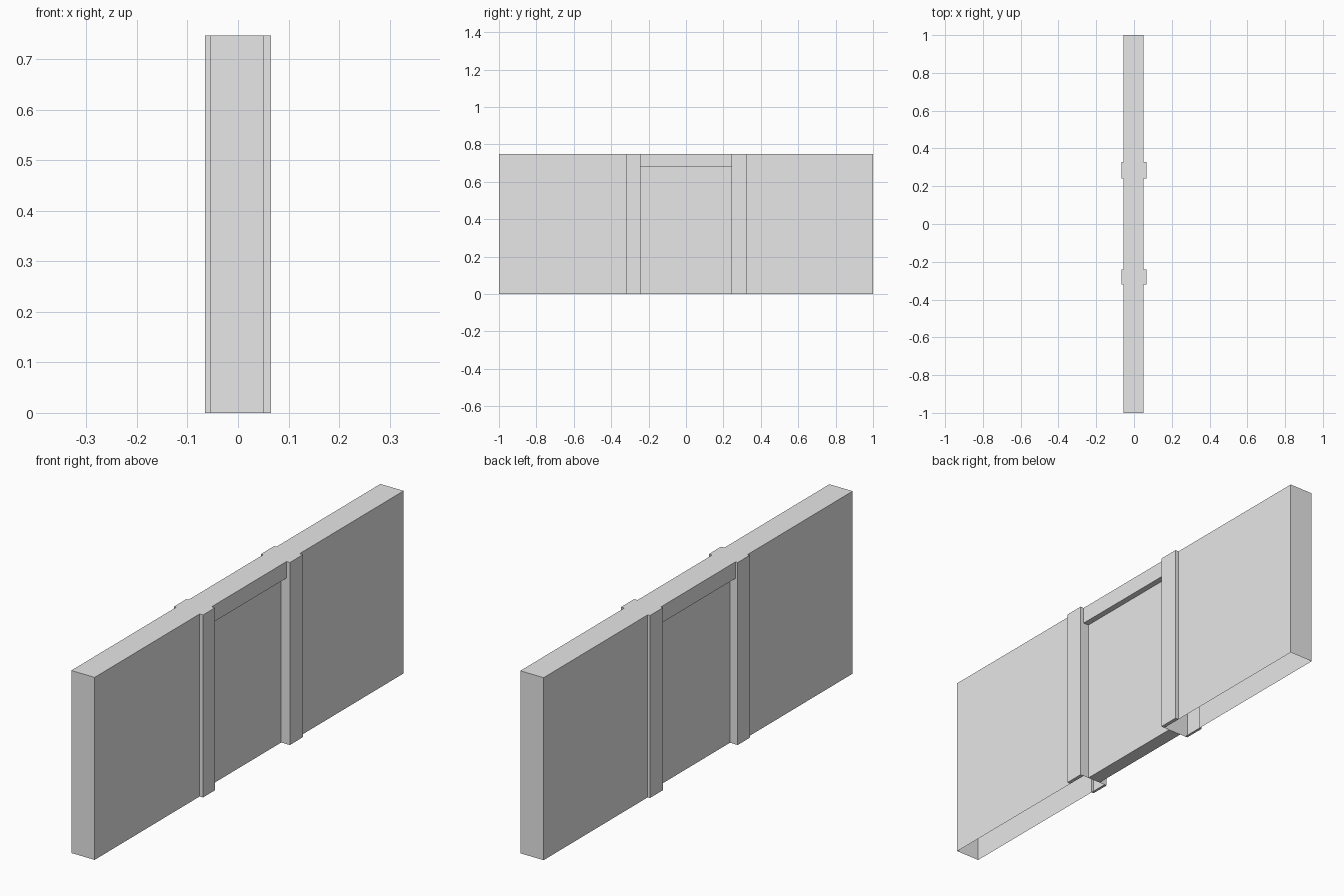
import bpy, bmesh

if "Cube" in bpy.data.objects:
    bpy.data.objects.remove(bpy.data.objects["Cube"])

# Main dimensions
H = 0.7475                      # wall height
DOOR_TOP = 0.68                 # underside of the lintel
XL, XR = -0.055, 0.0505         # wall faces
TL, TR = -0.065, 0.0655         # post trim faces

grey = bpy.data.materials.new("plain grey")
grey.diffuse_color = (0.8, 0.8, 0.8, 1)
grey.use_nodes = True
grey.node_tree.nodes["Principled BSDF"].inputs["Base Color"].default_value = grey.diffuse_color


def finish(name, bm):
    mesh = bpy.data.meshes.new(name)
    bm.to_mesh(mesh)
    bm.free()
    mesh.materials.append(grey)
    obj = bpy.data.objects.new(name, mesh)
    bpy.context.collection.objects.link(obj)


def face(bm, pts):
    return bm.faces.new([bm.verts.new(p) for p in pts])


def wall_half(name, jamb, step, end):
    """Hollow wall with raised posts beside the doorway, open underneath."""
    plan = [(TL, jamb), (TR, jamb), (TR, step), (XR, step),
            (XR, end), (XL, end), (XL, step), (TL, step)]
    bm = bmesh.new()
    low = [bm.verts.new((x, y, 0)) for x, y in plan]
    top = [bm.verts.new((x, y, H)) for x, y in plan]
    n = len(plan)
    for i in range(n):
        j = (i + 1) % n
        bm.faces.new((low[i], low[j], top[j], top[i]))
    bm.faces.new(top)
    # undersides of the two raised posts
    for a, b in ((XR, TR), (TL, XL)):
        face(bm, [(a, jamb, 0), (a, step, 0), (b, step, 0), (b, jamb, 0)])
    if end < 0:                 # the mirrored plan runs the other way round
        for f in bm.faces:
            f.normal_flip()
    finish(name, bm)


def slab(name, x0, x1, y0, y1, z0, z1, skip):
    """Box without the hidden faces whose normals are listed in skip."""
    bm = bmesh.new()
    bmesh.ops.create_cube(bm, size=1)
    bm.normal_update()
    drop = [f for f in bm.faces
            if tuple(round(c) for c in f.normal) in skip]
    bmesh.ops.delete(bm, geom=drop, context='FACES')
    for v in bm.verts:
        v.co = (x1 if v.co.x > 0 else x0,
                y1 if v.co.y > 0 else y0,
                z1 if v.co.z > 0 else z0)
    finish(name, bm)


wall_half("back_wall", 0.242, 0.327, 1.0)
wall_half("front_wall", -0.242, -0.32, -1.0)

SIDES = [(0, 1, 0), (0, -1, 0)]
slab("lintel", XL, XR, -0.242, 0.242, DOOR_TOP, H, SIDES)
slab("door_panel", -0.03, 0.0265, -0.242, 0.242, 0, DOOR_TOP, SIDES + [(0, 0, 1)])
